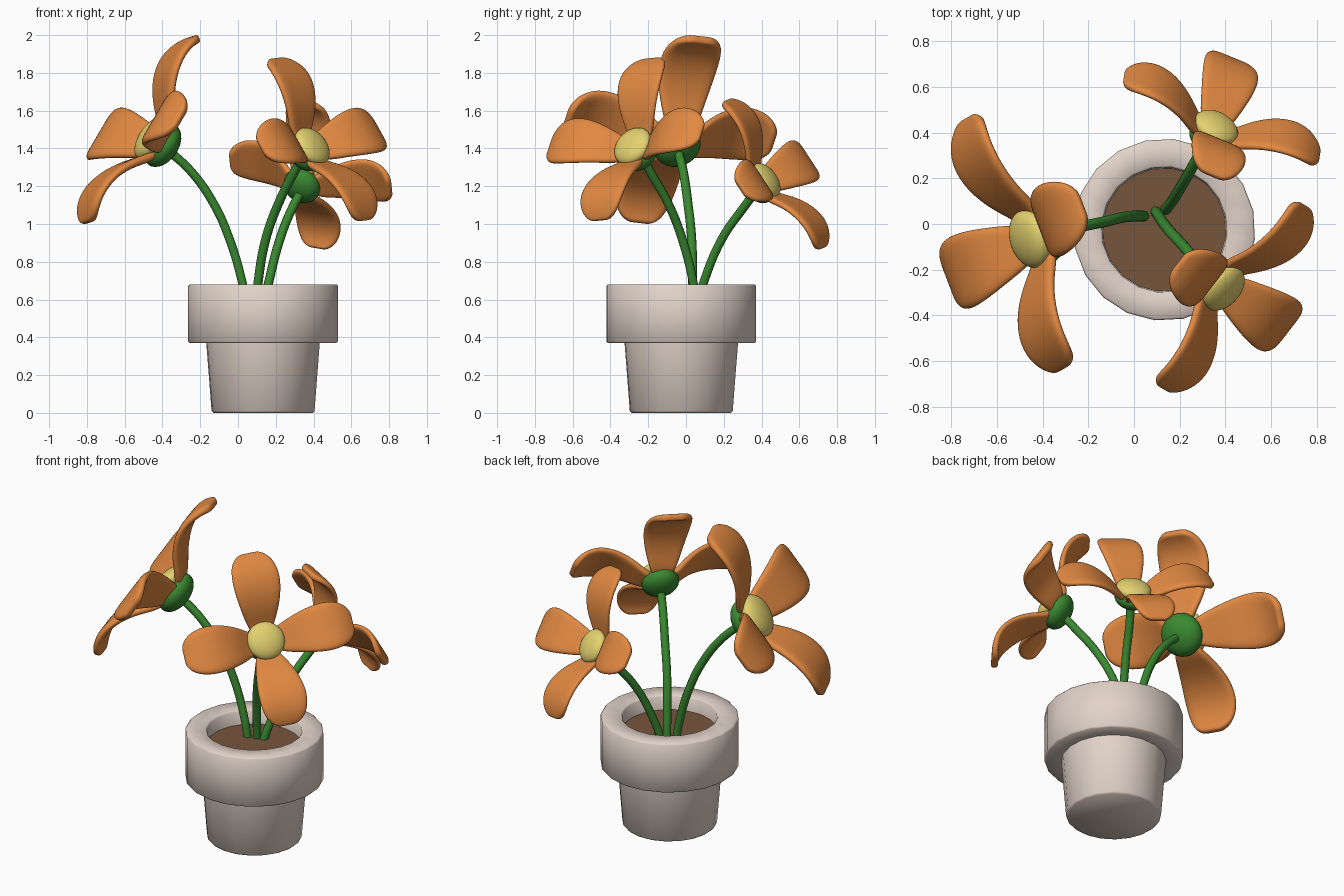
import bpy, bmesh, math
from mathutils import Vector, Matrix

if "Cube" in bpy.data.objects:
    bpy.data.objects.remove(bpy.data.objects["Cube"])


def material(name, rgb):
    m = bpy.data.materials.new(name)
    m.diffuse_color = (*rgb, 1)
    m.use_nodes = True
    m.node_tree.nodes["Principled BSDF"].inputs["Base Color"].default_value = m.diffuse_color
    return m


CLAY = material("pale_clay", (0.76, 0.65, 0.58))
SOIL = material("brown_soil", (0.18, 0.09, 0.046))
GREEN = material("stem_green", (0.042, 0.25, 0.03))
ORANGE = material("petal_orange", (0.76, 0.25, 0.054))
YELLOW = material("centre_yellow", (0.77, 0.64, 0.16))


def add_object(name, bm, mat, smooth=True):
    bmesh.ops.recalc_face_normals(bm, faces=bm.faces)
    me = bpy.data.meshes.new(name)
    for f in bm.faces:
        f.smooth = smooth
    bm.to_mesh(me)
    bm.free()
    me.materials.append(mat)
    ob = bpy.data.objects.new(name, me)
    bpy.context.collection.objects.link(ob)
    return ob


def lathe(name, profile, mat, sides, centre, phase):
    """Closed solid of revolution; profile runs from axis to axis."""
    bm = bmesh.new()
    rings = []
    for r, z in profile:
        rings.append([bm.verts.new((centre[0] + r * math.cos(phase + 2 * math.pi * i / sides),
                                    centre[1] + r * math.sin(phase + 2 * math.pi * i / sides), z))
                      for i in range(sides)])
    for a, b in zip(rings, rings[1:]):
        for i in range(sides):
            j = (i + 1) % sides
            bm.faces.new((a[i], a[j], b[j], b[i]))
    bm.faces.new(rings[0])
    bm.faces.new(rings[-1])
    ob = add_object(name, bm, mat)
    bpy.ops.object.select_all(action='DESELECT')
    ob.select_set(True)
    bpy.context.view_layer.objects.active = ob
    bpy.ops.object.shade_smooth_by_angle(angle=math.radians(50))
    return ob


# Pot with a heavy rim, and the soil inside it
POT = (0.1325, -0.025)
lathe("pot", [(0.264, 0), (0.274, 0.01), (0.302, 0.37), (0.391, 0.37), (0.399, 0.378),
              (0.399, 0.672), (0.391, 0.68), (0.283, 0.68), (0.275, 0.672), (0.27, 0.56)],
      CLAY, 20, POT, math.radians(-6))
lathe("soil", [(0.271, 0.565), (0.271, 0.59)], SOIL, 36, POT, 0)


def stem(name, points):
    cu = bpy.data.curves.new(name, 'CURVE')
    cu.dimensions = '3D'
    cu.bevel_depth = 0.024
    cu.bevel_resolution = 3
    cu.resolution_u = 8
    cu.use_fill_caps = True
    sp = cu.splines.new('BEZIER')
    sp.bezier_points.add(len(points) - 1)
    for bp, p in zip(sp.bezier_points, points):
        bp.co = p
        bp.handle_left_type = bp.handle_right_type = 'AUTO'
    cu.materials.append(GREEN)
    bpy.context.collection.objects.link(bpy.data.objects.new(name, cu))


def ellipsoid(name, mat, frame, offset, radius, depth):
    bm = bmesh.new()
    bmesh.ops.create_uvsphere(bm, u_segments=28, v_segments=16, radius=1)
    m = frame @ Matrix.Translation((0, 0, offset)) @ Matrix.Diagonal((radius, radius, depth, 1))
    bmesh.ops.transform(bm, matrix=m, verts=bm.verts)
    add_object(name, bm, mat)


# Petal rows: distance from centre, height along flower axis, half width
PETAL = [(0.02, -0.04, 0.05), (0.09, -0.027, 0.08), (0.14, 0.005, 0.105), (0.21, 0.065, 0.132),
         (0.31, 0.12, 0.16), (0.42, 0.143, 0.17), (0.51, 0.127, 0.152), (0.565, 0.097, 0.115),
         (0.588, 0.078, 0.06)]


def flower(name, centre, normal, up, size):
    n = Vector(normal).normalized()
    x = Vector(up)
    x = (x - n * x.dot(n)).normalized()
    y = n.cross(x)
    frame = (Matrix.Translation(centre) @ Matrix((x, y, n)).transposed().to_4x4()
             @ Matrix.Scale(size, 4))
    ellipsoid(name + "_centre", YELLOW, frame, 0.015, 0.13, 0.06)
    ellipsoid(name + "_sepal", GREEN, frame, -0.055, 0.128, 0.082)
    # four petals around the centre
    bm = bmesh.new()
    for k in range(4):
        turn = frame @ Matrix.Rotation(k * math.pi / 2, 4, 'Z')
        rows = [[bm.verts.new(turn @ Vector((d, w * t, h))) for t in (-1, -0.5, 0, 0.5, 1)]
                for d, h, w in PETAL]
        for a, b in zip(rows, rows[1:]):
            for i in range(4):
                bm.faces.new((a[i], a[i + 1], b[i + 1], b[i]))
    ob = add_object(name + "_petals", bm, ORANGE)
    so = ob.modifiers.new("thickness", 'SOLIDIFY')
    so.thickness = 0.046 * size
    so.offset = 0
    sub = ob.modifiers.new("rounding", 'SUBSURF')
    sub.levels = sub.render_levels = 2


# Three flowers: left, back and front right
flower("left_flower", (-0.445, -0.062, 1.448), (-0.80, -0.24, 0.55), (0.55, 0.32, 0.95), 1.0)
flower("back_flower", (0.355, 0.415, 1.225), (0.40, 0.75, 0.53), (-0.075, -0.49, 0.75), 0.79)
flower("front_flower", (0.385, -0.275, 1.405), (0.64, -0.55, 0.54), (-0.47, 0.28, 0.84), 0.86)

stem("left_stem", [(0.045, 0.035, 0.57), (0.025, 0.035, 0.68), (-0.045, 0.03, 0.92),
                   (-0.13, 0.01, 1.11), (-0.25, -0.015, 1.28), (-0.38, -0.045, 1.4)])
stem("back_stem", [(0.135, 0.06, 0.57), (0.16, 0.09, 0.68), (0.222, 0.19, 0.92),
                   (0.295, 0.315, 1.1), (0.34, 0.375, 1.18)])
stem("front_stem", [(0.095, 0.055, 0.57), (0.105, 0.04, 0.68), (0.147, -0.02, 0.92),
                    (0.215, -0.095, 1.11), (0.29, -0.18, 1.26), (0.345, -0.235, 1.36)])
